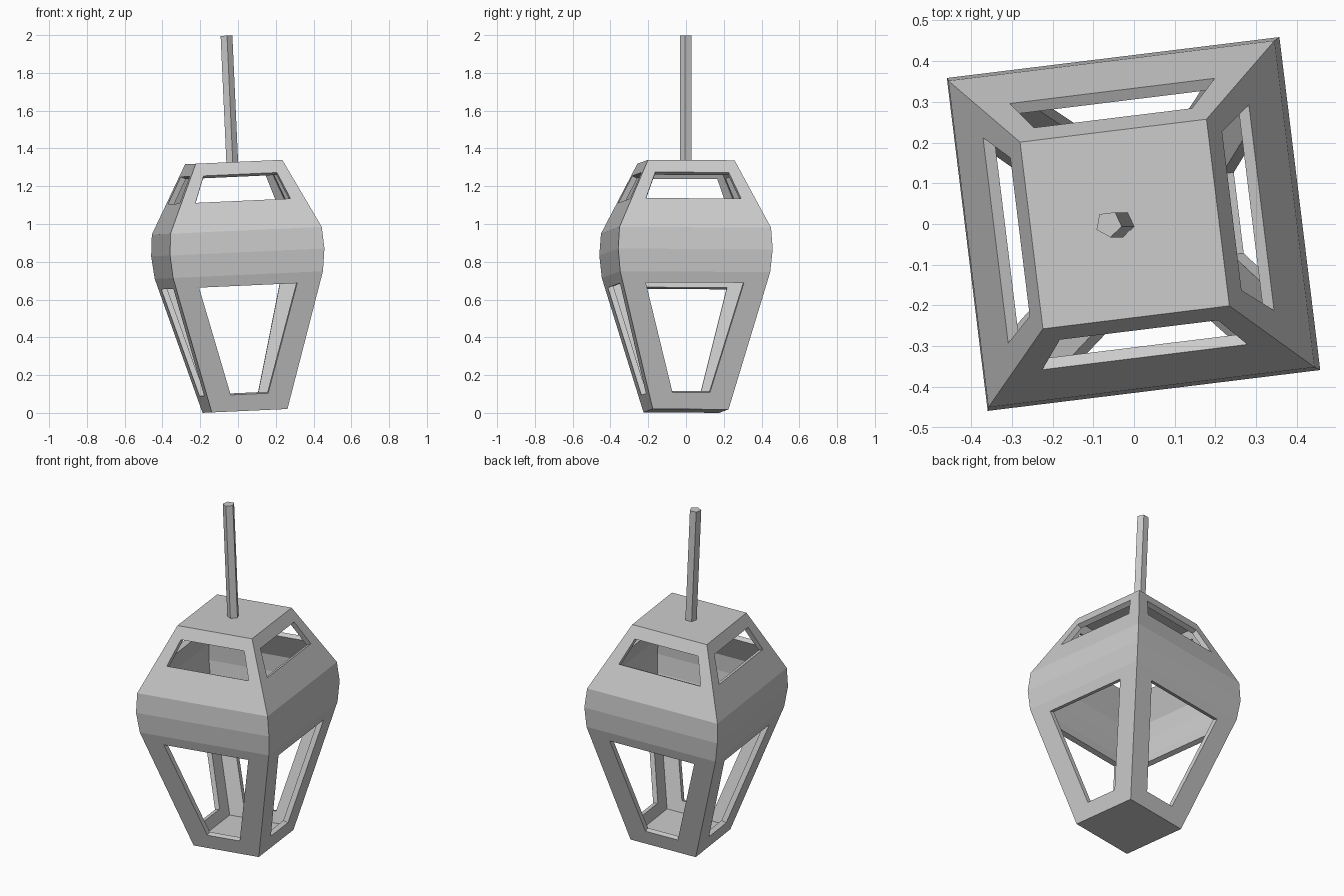
import bpy, bmesh, math
from mathutils import Matrix, Vector

if "Cube" in bpy.data.objects:
    bpy.data.objects.remove(bpy.data.objects["Cube"])

# Whole lantern leans slightly to -x and is turned about its axis
TILT = Matrix.Translation((0.037, 0, 0.0105)) @ Matrix.Rotation(math.radians(-2.6), 4, 'Y')
TURN = Matrix.Rotation(math.radians(7), 4, 'Z')


def make_object(name, bm, matrix):
    mesh = bpy.data.meshes.new(name)
    bm.to_mesh(mesh)
    bm.free()
    obj = bpy.data.objects.new(name, mesh)
    bpy.context.collection.objects.link(obj)
    obj.matrix_world = matrix
    return obj


# Profile of the body: (height, half side)
profile = [(0, 0.202), (0.72, 0.400), (0.84, 0.412), (0.955, 0.404), (1.319, 0.231)]
# Window openings per band: (bottom z, half width), (top z, half width)
windows = {0: ((0.088, 0.10), (0.663, 0.262)),
           3: ((1.112, 0.254), (1.253, 0.196))}

# Lantern body
bm = bmesh.new()
rings = [[bm.verts.new((h * sx, h * sy, z))
          for sx, sy in ((-1, -1), (1, -1), (1, 1), (-1, 1))] for z, h in profile]
for band in range(len(profile) - 1):
    (z0, h0), (z1, h1) = profile[band], profile[band + 1]
    for i in range(4):
        j = (i + 1) % 4
        outer = [rings[band][i], rings[band][j], rings[band + 1][j], rings[band + 1][i]]
        if band not in windows:
            bm.faces.new(outer)
            continue
        # frame of four faces around the opening
        turn = Matrix.Rotation(i * math.pi / 2, 3, 'Z')
        (zb, wb), (zt, wt) = windows[band]
        inner = []
        for x, z in ((-wb, zb), (wb, zb), (wt, zt), (-wt, zt)):
            depth = h0 + (h1 - h0) * (z - z0) / (z1 - z0)
            inner.append(bm.verts.new(turn @ Vector((x, -depth, z))))
        for k in range(4):
            n = (k + 1) % 4
            bm.faces.new((outer[k], outer[n], inner[n], inner[k]))
bm.faces.new(rings[0][::-1])
bm.faces.new(rings[-1])
body = make_object("lantern_body", bm, TILT @ TURN)
shell = body.modifiers.new("wall_thickness", 'SOLIDIFY')
shell.thickness = 0.03
shell.offset = -1
shell.use_even_offset = True

# Hanging rod, five sided
bm = bmesh.new()
bottom, top = 1.30, 1.989
bmesh.ops.create_cone(bm, cap_ends=True, segments=5, radius1=0.033, radius2=0.033,
                      depth=top - bottom,
                      matrix=Matrix.Translation((-0.009, 0, (bottom + top) / 2))
                      @ Matrix.Rotation(math.radians(187), 4, 'Z'))
make_object("hanging_rod", bm, TILT)
